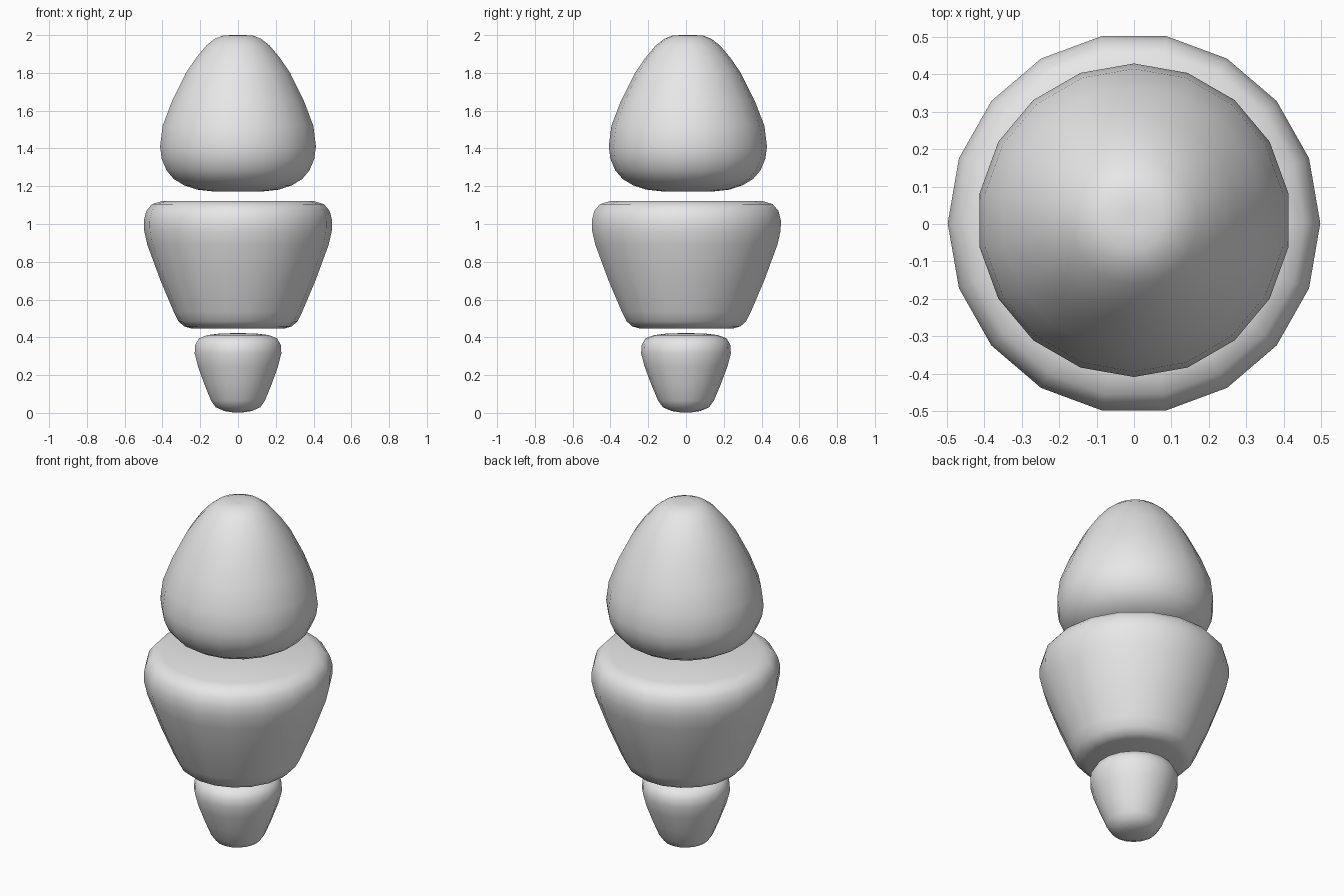
import bpy
import bmesh
import math

if "Cube" in bpy.data.objects:
    bpy.data.objects.remove(bpy.data.objects["Cube"], do_unlink=True)

SIDES = 18

# Single plain grey material
grey = bpy.data.materials.new("light grey")
grey.use_nodes = True
grey.diffuse_color = (0.8, 0.8, 0.8, 1)
grey.node_tree.nodes["Principled BSDF"].inputs["Base Color"].default_value = (0.8, 0.8, 0.8, 1)


def turned_part(name, profile, start_deg, scale_y=1.0, offset_y=0.0):
    """Lathe a (radius, z) profile, bottom to top, closed by flat caps."""
    bm = bmesh.new()
    rings = []
    for r, z in profile:
        ring = []
        for i in range(SIDES):
            a = math.radians(start_deg) + math.tau * i / SIDES
            ring.append(bm.verts.new((r * math.cos(a), r * math.sin(a) * scale_y + offset_y, z)))
        rings.append(ring)
    for low, high in zip(rings, rings[1:]):
        for i in range(SIDES):
            j = (i + 1) % SIDES
            bm.faces.new((low[i], low[j], high[j], high[i]))
    bm.faces.new(rings[0][::-1])
    bm.faces.new(rings[-1])
    mesh = bpy.data.meshes.new(name)
    bm.to_mesh(mesh)
    bm.free()
    mesh.materials.append(grey)
    obj = bpy.data.objects.new(name, mesh)
    bpy.context.collection.objects.link(obj)
    bpy.ops.object.select_all(action='DESELECT')
    obj.select_set(True)
    bpy.context.view_layer.objects.active = obj
    bpy.ops.object.shade_smooth_by_angle(angle=math.radians(50))
    return obj


# Egg-shaped head, floating above the body
turned_part("head", [
    (0.14, 1.173), (0.22, 1.182), (0.29, 1.205), (0.345, 1.238), (0.385, 1.285),
    (0.41, 1.345), (0.419, 1.41), (0.405, 1.52), (0.355, 1.65), (0.28, 1.80),
    (0.225, 1.88), (0.17, 1.945), (0.125, 1.98), (0.08, 1.998), (0.03, 2.0),
], 90, offset_y=0.01)

# Tapered body with rounded rims
turned_part("body", [
    (0.25, 0.448), (0.285, 0.458), (0.315, 0.485), (0.34, 0.535), (0.41, 0.70),
    (0.48, 0.89), (0.497, 0.965), (0.498, 1.02), (0.485, 1.07), (0.455, 1.105),
    (0.40, 1.122),
], 0, scale_y=1.02, offset_y=0.002)

# Small tapered foot
turned_part("base", [
    (0.03, 0.003), (0.075, 0.01), (0.12, 0.03), (0.145, 0.065), (0.18, 0.15),
    (0.215, 0.245), (0.233, 0.315), (0.23, 0.36), (0.21, 0.395), (0.165, 0.412),
    (0.10, 0.42), (0.03, 0.422),
], 90, scale_y=1.02)
